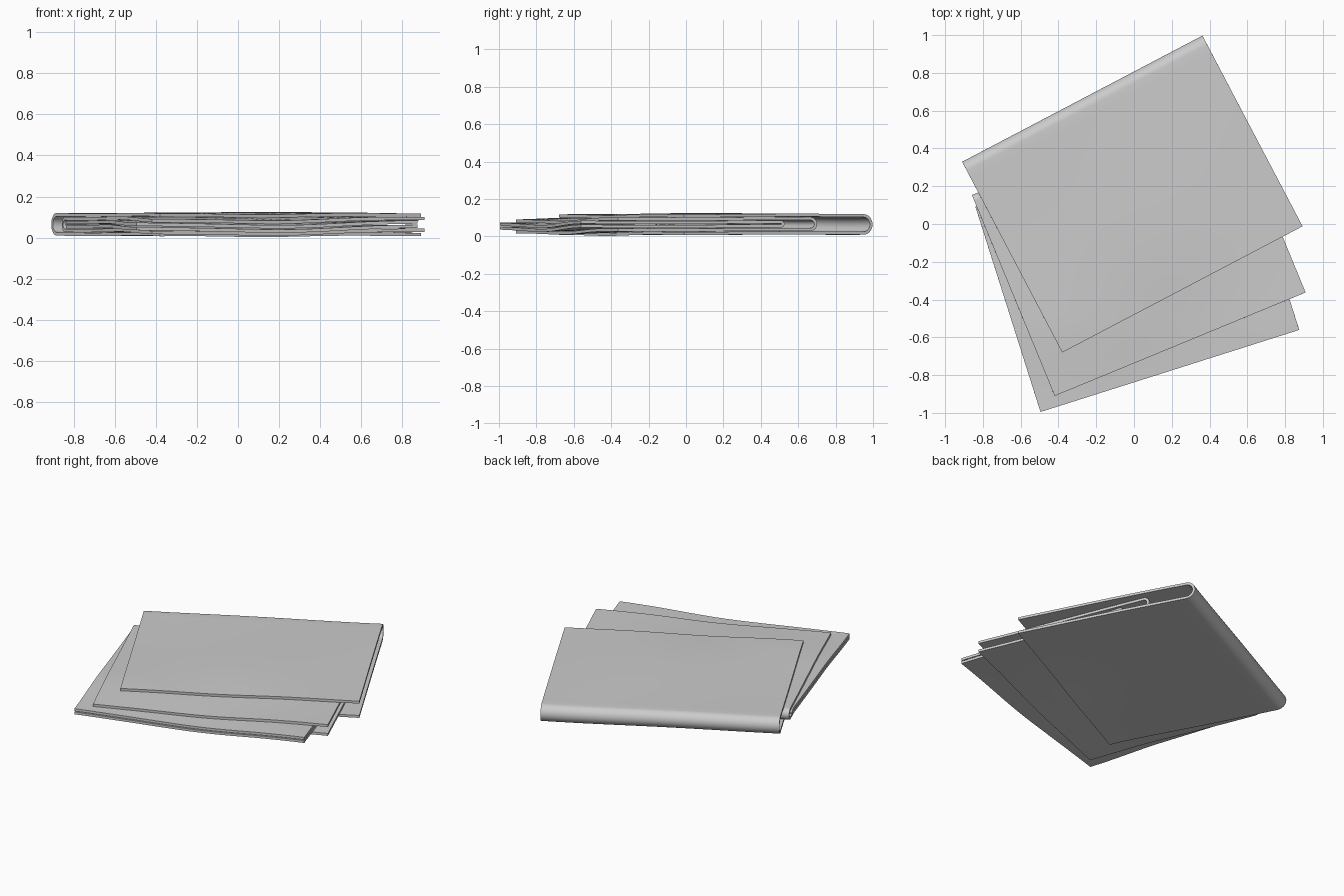
import bpy, bmesh, math
from mathutils import Vector

if "Cube" in bpy.data.objects:
    bpy.data.objects.remove(bpy.data.objects["Cube"], do_unlink=True)

THICK = 0.016
MID_Z = 0.066
LENGTH = 1.437

paper = bpy.data.materials.new("light_grey_paper")
GREY = (0.6, 0.6, 0.6, 1)
paper.diffuse_color = GREY
paper.use_nodes = True
paper.node_tree.nodes["Principled BSDF"].inputs["Base Color"].default_value = GREY


def sag(x, y):
    """Gentle drape shared by every sheet, so they never cross."""
    t = min(max((-0.5 - y) / 0.45, 0), 1)
    droop = 0.015 * t * t * (3 - 2 * t)
    dip = 0.015 * math.exp(-((x - 0.25) ** 2 + (y + 0.6) ** 2) / 0.12)
    ripple = 0.004 * math.sin(4 * x + 1) * math.cos(3 * y)
    return ripple - droop - dip


def folded_sheet(name, corner, angle, depth, radius):
    """Sheet folded in half along its back edge; corner is its front right."""
    along = Vector((math.cos(angle), math.sin(angle)))
    back = Vector((-along.y, along.x))
    straight = depth - radius - THICK / 2

    # Side profile: lower leaf, round fold, upper leaf
    flat = [straight * i / 24 for i in range(24)]
    profile = [(u, -radius) for u in flat]
    for i in range(17):
        a = math.pi * (i / 16 - 0.5)
        profile.append((straight + radius * math.cos(a), radius * math.sin(a)))
    profile += [(u, radius) for u in reversed(flat)]

    bm = bmesh.new()
    rows = []
    for j in range(33):
        row = []
        for u, h in profile:
            p = Vector(corner) + along * (LENGTH * j / 32) + back * u
            row.append(bm.verts.new((p.x, p.y, MID_Z + h + sag(p.x, p.y))))
        rows.append(row)
    for r0, r1 in zip(rows, rows[1:]):
        for i in range(len(profile) - 1):
            bm.faces.new((r0[i], r1[i], r1[i + 1], r0[i + 1]))
    bmesh.ops.recalc_face_normals(bm, faces=bm.faces)
    mesh = bpy.data.meshes.new(name)
    bm.to_mesh(mesh)
    bm.free()
    mesh.materials.append(paper)
    obj = bpy.data.objects.new(name, mesh)
    bpy.context.collection.objects.link(obj)

    # Give the sheet thickness, then smooth it with crisp cut edges
    solid = obj.modifiers.new("thickness", "SOLIDIFY")
    solid.thickness = THICK
    solid.offset = 0
    bpy.ops.object.select_all(action="DESELECT")
    obj.select_set(True)
    bpy.context.view_layer.objects.active = obj
    bpy.ops.object.modifier_apply(modifier=solid.name)
    bpy.ops.object.shade_smooth_by_angle(angle=math.radians(35))
    return obj


# Three nested sheets, fanned out toward the front
folded_sheet("outer_sheet", (-0.38, -0.68), math.radians(27.7), 1.14, 0.047)
folded_sheet("middle_sheet", (-0.42, -0.91), math.radians(22.4), 1.15, 0.029)
folded_sheet("inner_sheet", (-0.495, -0.995), math.radians(17.6), 1.14, 0.0105)
